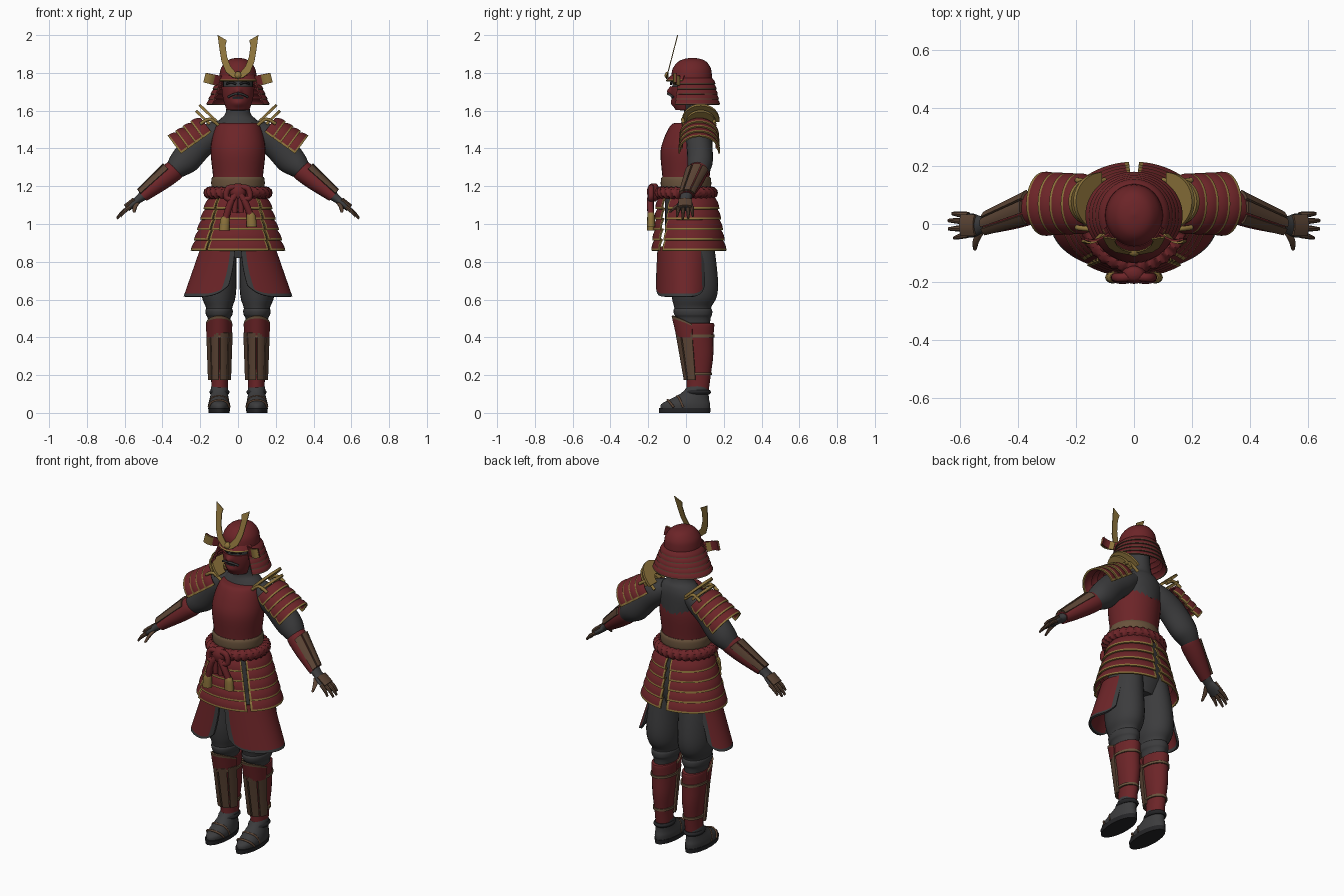
import bpy, bmesh, math
from math import sin, cos, pi, radians
from mathutils import Vector

if "Cube" in bpy.data.objects:
    bpy.data.objects.remove(bpy.data.objects["Cube"])

X, Y, Z = Vector((1, 0, 0)), Vector((0, 1, 0)), Vector((0, 0, 1))
made = []


def material(name, *rgb):
    m = bpy.data.materials.new(name)
    m.use_nodes = True
    m.diffuse_color = (*rgb, 1)
    m.node_tree.nodes["Principled BSDF"].inputs["Base Color"].default_value = (*rgb, 1)
    return m


RED = material("lacquer red", 0.15, 0.018, 0.021)
DARK = material("dark cloth", 0.045, 0.045, 0.047)
GOLD = material("old gold", 0.27, 0.175, 0.045)
BROWN = material("brown leather", 0.105, 0.058, 0.035)
TAN = material("belt leather", 0.14, 0.085, 0.045)
BLACK = material("sole black", 0.018, 0.018, 0.02)


def add(name, bm, mats, mirror=False, thick=0):
    me = bpy.data.meshes.new(name)
    bm.to_mesh(me)
    bm.free()
    ob = bpy.data.objects.new(name, me)
    bpy.context.collection.objects.link(ob)
    for m in mats:
        me.materials.append(m)
    if thick:
        mod = ob.modifiers.new("thickness", "SOLIDIFY")
        mod.thickness, mod.offset = thick, 0
    if mirror:
        ob.modifiers.new("mirror", "MIRROR").use_mirror_merge = False
    made.append(ob)


def spline(p, n):
    """Smooth curve through the points, any number of values per point."""
    out = []
    for i in range(len(p) - 1):
        a, b, c, d = p[max(i - 1, 0)], p[i], p[i + 1], p[min(i + 2, len(p) - 1)]
        for k in range(n):
            t = k / n
            out.append([y + t / 2 * (z - x + t * (2 * x - 5 * y + 4 * z - w + t * (3 * (y - z) + w - x)))
                        for x, y, z, w in zip(a, b, c, d)])
    return out + [list(p[-1])]


def tube(name, pts, mat, seg=24, frame=(X, Y), mirror=False, sub=4):
    """Loft of ellipses: each point is x, y, z and two radii."""
    bm = bmesh.new()
    rings, p = [], spline(pts, sub)
    for i, q in enumerate(p):
        if frame:
            u, v = frame
        else:
            t = Vector(p[min(i + 1, len(p) - 1)][:3]) - Vector(p[max(i - 1, 0)][:3])
            whole = Vector(p[-1][:3]) - Vector(p[0][:3])
            ref = Y if abs(whole.y) < abs(whole.length) * 0.7 else Z
            u = ref.cross(t).normalized()
            v = t.cross(u).normalized()
        rings.append([bm.verts.new(Vector(q[:3]) + u * q[3] * cos(2 * pi * k / seg)
                                   + v * q[4] * sin(2 * pi * k / seg)) for k in range(seg)])
    for r, s in zip(rings, rings[1:]):
        for k in range(seg):
            bm.faces.new((r[k - 1], r[k], s[k], s[k - 1]))
    bm.faces.new(rings[0])
    bm.faces.new(rings[-1])
    add(name, bm, [mat], mirror)


def pipe(name, pts, r, mat, mirror=False):
    tube(name, [(*p, r, r) for p in pts], mat, 10, None, mirror)


def sheet(name, f, nu, nv, mats, rule=None, thick=0.01, mirror=False):
    """Curved plate from a function of u and v; rule picks the material."""
    bm = bmesh.new()
    g = [[bm.verts.new(f(i / nu, j / nv)) for j in range(nv + 1)] for i in range(nu + 1)]
    for i in range(nu):
        for j in range(nv):
            fc = bm.faces.new((g[i][j], g[i + 1][j], g[i + 1][j + 1], g[i][j + 1]))
            if rule:
                fc.material_index = int(rule((i + .5) / nu, (j + .5) / nv))
    add(name, bm, mats, mirror, thick)


def mix(a, b, t):
    return a + (b - a) * t


def tiers(name, n, a0, a1, top, bottom, cy, trim, nu, mirror=False, flare=.014, sides=True):
    """Overlapping rows of plates round an ellipse; top and bottom are z, rx, ry."""
    for i in range(n):
        def f(u, v, i=i):
            a, t = radians(mix(a0, a1, u)), (i + v * 1.12) / n
            z, rx, ry = (mix(p, q, t) for p, q in zip(top, bottom))
            e = flare * (v + .4 * sin(pi * v)) - flare * .5
            return ((rx + e) * sin(a), cy - (ry + e) * cos(a), z)
        edge = 1 / nu
        sheet(f"{name}_{i + 1}", f, nu, 6, [RED, trim],
              lambda u, v: v > .82 or (sides and (u < edge or u > 1 - edge)), .008, mirror)


# Body, cuirass and belt
tube("hips", [(0, .02, .82, .12, .1), (0, .02, .95, .17, .13), (0, .01, 1.16, .14, .12)], DARK)
tube("undershirt", [(0, .04, 1.4, .12, .1), (0, .05, 1.5, .13, .09), (0, .055, 1.55, .1, .075),
                    (0, .05, 1.59, .065, .06), (0, .04, 1.7, .058, .06)], DARK)
tube("cuirass", [(0, 0, 1.18, .13, .12), (0, 0, 1.26, .133, .126), (0, .002, 1.38, .145, .137),
                 (0, .012, 1.46, .136, .126), (0, .025, 1.52, .117, .108), (0, .03, 1.535, .1, .09)], RED, 32)
tube("belt", [(0, 0, 1.185, .135, .126), (0, 0, 1.2, .141, .133), (0, 0, 1.235, .141, .133),
              (0, 0, 1.25, .135, .127)], TAN, 32)


def rope(u, v):
    a, b = 2 * pi * u, 2 * pi * v
    r = .034 * (.72 + .28 * abs(cos(1.5 * b + 14 * a)))
    return ((.15 + r * cos(b)) * sin(a), -(.136 + r * cos(b)) * cos(a), 1.165 + r * sin(b))


sheet("waist_rope", rope, 168, 12, [RED], thick=0)

# Rope knot and tassels
tube("knot", [(0, -.17, 1.12, .012, .01), (0, -.172, 1.14, .036, .028), (0, -.175, 1.175, .042, .032),
              (0, -.172, 1.205, .03, .024), (0, -.17, 1.215, .01, .01)], RED, 16)
for s, side, drop in ((-1, "right", 0), (1, "left", .02)):
    pipe(f"{side}_knot_loop", [(0, -.18, 1.19), (s * .05, -.185, 1.19), (s * .062, -.185, 1.14),
                               (s * .02, -.19, 1.13)], .016, RED)
    pipe(f"{side}_cord", [(s * .01, -.185, 1.16), (s * .04, -.19, 1.11), (s * .065, -.185, 1.03 + drop)], .018, RED)
    tube(f"{side}_tassel", [(s * .065, -.185, 1.04 + drop, .018, .016), (s * .069, -.185, 1.02 + drop, .025, .02),
                            (s * .073, -.185, .965 + drop, .027, .021)], GOLD, 12)
    pipe(f"{side}_hanging_strand", [(s * .012, -.185, 1.15), (s * .018, -.185, 1.06)], .015, RED)

# Tiered skirt plates
tiers("front_skirt_plate", 5, -39, 39, (1.14, .158, .146), (.865, .246, .172), 0, GOLD, 30)
tiers("side_skirt_plate", 5, 43, 176, (1.14, .154, .138), (.865, .238, .185), .018, GOLD, 40, True)


# Thigh guards with dark border
def thigh(u, v):
    low = .615 + .06 * abs(2 * u - 1) ** 7
    z = mix(.88, low, v)
    t = (.88 - z) / .265
    a = radians(mix(mix(5, 15, t * t), 128, u))
    return (mix(.19, .282, t) * sin(a), -mix(.145, .16, t) * cos(a), z)


sheet("thigh_guards", thigh, 36, 18, [RED, DARK],
      lambda u, v: v > .93 or u < .05 or u > .95, .012, True)

# Trousers, greaves and shoes
tube("trousers", [(.085, .03, .95, .08, .11), (.098, .038, .8, .09, .122), (.102, .043, .68, .094, .127),
                  (.102, .043, .61, .088, .118), (.1, .036, .565, .072, .1), (.1, .036, .545, .068, .096)], DARK, mirror=True)
tube("trouser_cuffs", [(.1, .036, .56, .062, .09), (.1, .036, .545, .072, .102), (.1, .038, .52, .07, .1),
                       (.1, .04, .5, .06, .09), (.1, .045, .44, .05, .08)], DARK, mirror=True)
tube("greaves", [(.097, .062, .115, .044, .058), (.097, .066, .2, .046, .065), (.097, .064, .3, .056, .08),
                 (.099, .05, .4, .062, .095), (.1, .046, .465, .063, .104), (.1, .046, .475, .058, .098)], RED, mirror=True)
sheet("knee_guards", lambda u, v: (.1 + mix(.062, .066, v) * sin(mix(-1.5, 1.5, u)),
                                   .04 - mix(.085, .112, v) * cos(mix(-1.5, 1.5, u)),
                                   mix(.4, .515, v) - .045 * v * abs(2 * u - 1) ** 2),
      20, 8, [RED, TAN], lambda u, v: v > .9, .009, True)
for i, a in enumerate((-62, -21, 21, 62)):
    def slat(u, v, a=a):
        b = radians(a + mix(-18, 18, u))
        return (.098 + mix(.056, .065, v) * sin(b), mix(.062, .05, v) - mix(.068, .1, v) * cos(b),
                mix(.175, .425, v))
    sheet(f"shin_slats_{i + 1}", slat, 4, 5, [BROWN], thick=.012, mirror=True)
for i, z in enumerate((.2, .4)):
    sheet(f"shin_straps_{i + 1}", lambda u, v: (.098 + mix(.05, .064, i) * sin(2 * pi * u),
          mix(.065, .05, i) - mix(.067, .097, i) * cos(2 * pi * u), z + .014 * v), 32, 1, [TAN], mirror=True)
tube("shoes", [(.1, -.004, .015, .054, .13), (.1, -.002, .045, .056, .13), (.1, .016, .07, .052, .106),
               (.099, .044, .1, .046, .076), (.098, .06, .13, .046, .06), (.098, .063, .15, .04, .052)], DARK, mirror=True)
tube("soles", [(.1, -.007, 0, .055, .135), (.1, -.007, .025, .058, .137)], BLACK, 32, mirror=True, sub=1)
tube("ankle_bands", [(.098, .058, .098, .047, .066), (.098, .06, .11, .054, .073), (.098, .06, .122, .047, .064)],
     BLACK, mirror=True)
for i, y in enumerate((-.085, -.035)):
    h = .068 + .02 * i
    pipe(f"sandal_straps_{i + 1}", [(.045, y + .02, .03), (.06, y, h - .012), (.1, y - .012, h),
                                    (.14, y, h - .012), (.155, y + .02, .03)], .006, BROWN, True)

# Arms
N = Vector((.62, 0, .78))
ARM = (Y, N)
tube("sleeves", [(.07, .06, 1.51, .06, .05), (.13, .065, 1.475, .068, .07), (.2, .07, 1.425, .068, .078),
                 (.27, .075, 1.35, .068, .08), (.315, .072, 1.31, .064, .066), (.35, .065, 1.275, .05, .046)],
     DARK, frame=ARM, mirror=True)
tube("forearm_guards", [(.325, .067, 1.292, .052, .05), (.345, .06, 1.278, .058, .056), (.41, .037, 1.225, .054, .05),
                        (.505, .002, 1.148, .037, .033)], RED, frame=ARM, mirror=True)
for i, a in enumerate((-45, 2, 49)):
    def bar(u, v, a=a):
        c = Vector((mix(.355, .505, v), mix(.057, .002, v), mix(1.27, 1.148, v)))
        b = radians(a + mix(-20, 20, u))
        return c + (N * cos(b) + Y * sin(b)) * mix(.06, .04, v)
    sheet(f"forearm_slats_{i + 1}", bar, 4, 5, [BROWN], thick=.012, mirror=True)
tube("wrists", [(.49, .005, 1.16, .034, .028), (.525, -.003, 1.132, .03, .022), (.54, -.005, 1.12, .034, .02)],
     DARK, frame=ARM, mirror=True)
tube("palms", [(.53, -.004, 1.127, .03, .02), (.555, -.005, 1.106, .041, .019), (.585, -.004, 1.08, .041, .014)],
     DARK, frame=ARM, mirror=True)
sheet("hand_plates", lambda u, v: Vector((mix(.54, .588, v), -.004, mix(1.118, 1.08, v)))
      + N * (.022 - .008 * (2 * u - 1) ** 2) + Y * mix(-.035, .035, u), 6, 3, [BROWN], mirror=True)
for i, (y0, y1, x1, z1) in enumerate(((-.037, -.048, .622, 1.04), (-.014, -.017, .64, 1.028),
                                      (.01, .012, .641, 1.03), (.031, .036, .628, 1.042))):
    tube(f"fingers_{i + 1}", [(.572, y0, 1.09, .011, .011), (mix(.575, x1, .55), mix(y0, y1, .5), mix(1.09, z1, .45), .01, .01),
                              (x1, y1, z1, .006, .006)], BROWN, 8, ARM, True)
tube("thumbs", [(.53, -.025, 1.115, .013, .013), (.545, -.055, 1.09, .012, .012), (.55, -.085, 1.062, .007, .007)],
     BROWN, 8, (X, Y), True)

# Shoulder plates and standing gold collars
S = Vector((.6, 0, .8))
D = Vector((.82, 0, -.57))
for i in range(4):
    def plate(u, v, i=i):
        a = radians(mix(-98, 98, u))
        r = mix(.078, .094, v) + .006 * sin(pi * v) + .002 * i
        return Vector((.15, .07, 1.495)) + D * (.047 * (i + v * 1.15)) + S * r * cos(a) + Y * (r + .006) * sin(a)
    sheet(f"shoulder_plates_{i + 1}", plate, 28, 6, [RED, GOLD],
          lambda u, v: v > .82 or u < .05 or u > .95, .009, True)
for i, (x, z, k) in enumerate(((.115, 1.545, 1), (.15, 1.53, .8))):
    def collar(u, v, x=x, z=z, k=k):
        a, r = pi * u, mix(.35, 1, v) * k
        return Vector((x, .078, z)) + Y * (.1 * r * cos(a)) + Vector((.72, 0, .69)) * (.125 * r * sin(a))
    sheet(f"shoulder_collars_{i + 1}", collar, 24, 4, [GOLD], thick=.014, mirror=True)
for s in (-.012, .152):
    pipe("shoulder_cords", [(.1, s, 1.52), (.15, s - .005, 1.555), (.2, s, 1.53)], .009, GOLD, True)

# Head and mask
tube("head", [(0, .02, 1.6, .04, .05), (0, .012, 1.65, .066, .076), (0, .012, 1.72, .078, .086),
              (0, .02, 1.78, .078, .08)], DARK)


def mask(u, v):
    a = mix(-1.45, 1.45, u)
    nose = .02 * math.exp(-(a / .2) ** 2 - ((v - .22) / .15) ** 2)
    chin = .012 * math.exp(-(a / .5) ** 2 - ((v - .72) / .15) ** 2)
    r = mix(.083, .056, v ** 2)
    return (r * sin(a), .008 - (r + .003 + nose + chin) * cos(a), mix(1.728, 1.605, v))


sheet("face_mask", mask, 40, 24, [RED, BLACK],
      lambda u, v: .42 < v < .54 and abs(u - .5) < .13, .008)
pipe("moustache", [(0, -.096, 1.69), (.025, -.088, 1.686), (.052, -.068, 1.672)], .006, DARK, True)
pipe("eyebrows", [(.01, -.08, 1.74), (.035, -.076, 1.75), (.06, -.05, 1.742)], .006, BLACK, True)

# Helmet
tube("helmet_dome", [(0, .03, 1.755, .1, .108), (0, .03, 1.79, .098, .107), (0, .031, 1.825, .09, .1),
                     (0, .033, 1.857, .067, .077), (0, .034, 1.873, .04, .046), (0, .034, 1.88, .004, .004)], RED, 32)
sheet("helmet_visor", lambda u, v: (mix(.1, .112, v) * sin(mix(-1.2, 1.2, u)),
                                    .03 - mix(.106, .134, v) * cos(mix(-1.2, 1.2, u)), mix(1.785, 1.757, v)),
      24, 5, [RED, GOLD], lambda u, v: v > .8, .007)
tiers("neck_guard", 5, 54, 306, (1.77, .102, .11), (1.635, .158, .141), .03, BROWN, 48, flare=.01, sides=False)
for name, off, x0, m in (("helmet_ear_backs", .008, .09, RED), ("helmet_ear_plates", 0, .115, GOLD)):
    sheet(name, lambda u, v: (mix(x0, .182, u) - .012 * v, -.035 - .03 * sin(2.2 * u) + off,
                              1.732 + .018 * u + .05 * v), 10, 4, [m], thick=.007, mirror=True)

# Gold crest
bm = bmesh.new()
outline = [(0, 1.768), (.03, 1.777), (.065, 1.805), (.087, 1.86), (.098, 1.925), (.108, 2), (.06, 1.972),
           (.066, 1.945), (.058, 1.885), (.04, 1.835), (.015, 1.805), (0, 1.8)]
bm.faces.new([bm.verts.new((x, -.104 + (z - 1.77) * .26, z)) for x, z in outline])
add("crest_horns", bm, [GOLD], True, .005)
tube("crest_boss", [(0, -.092, 1.79, .018, .018), (0, -.106, 1.787, .016, .016), (0, -.113, 1.786, .004, .004)],
     GOLD, 16, (X, Z))

# Apply modifiers, unify normals and smooth
bpy.ops.object.select_all(action="DESELECT")
for ob in made:
    ob.select_set(True)
bpy.context.view_layer.objects.active = made[0]
bpy.ops.object.convert(target="MESH")
for ob in made:
    bm = bmesh.new()
    bm.from_mesh(ob.data)
    bmesh.ops.remove_doubles(bm, verts=bm.verts, dist=.00005)
    bmesh.ops.recalc_face_normals(bm, faces=bm.faces)
    bm.to_mesh(ob.data)
    bm.free()
bpy.ops.object.shade_smooth_by_angle(angle=radians(40))
